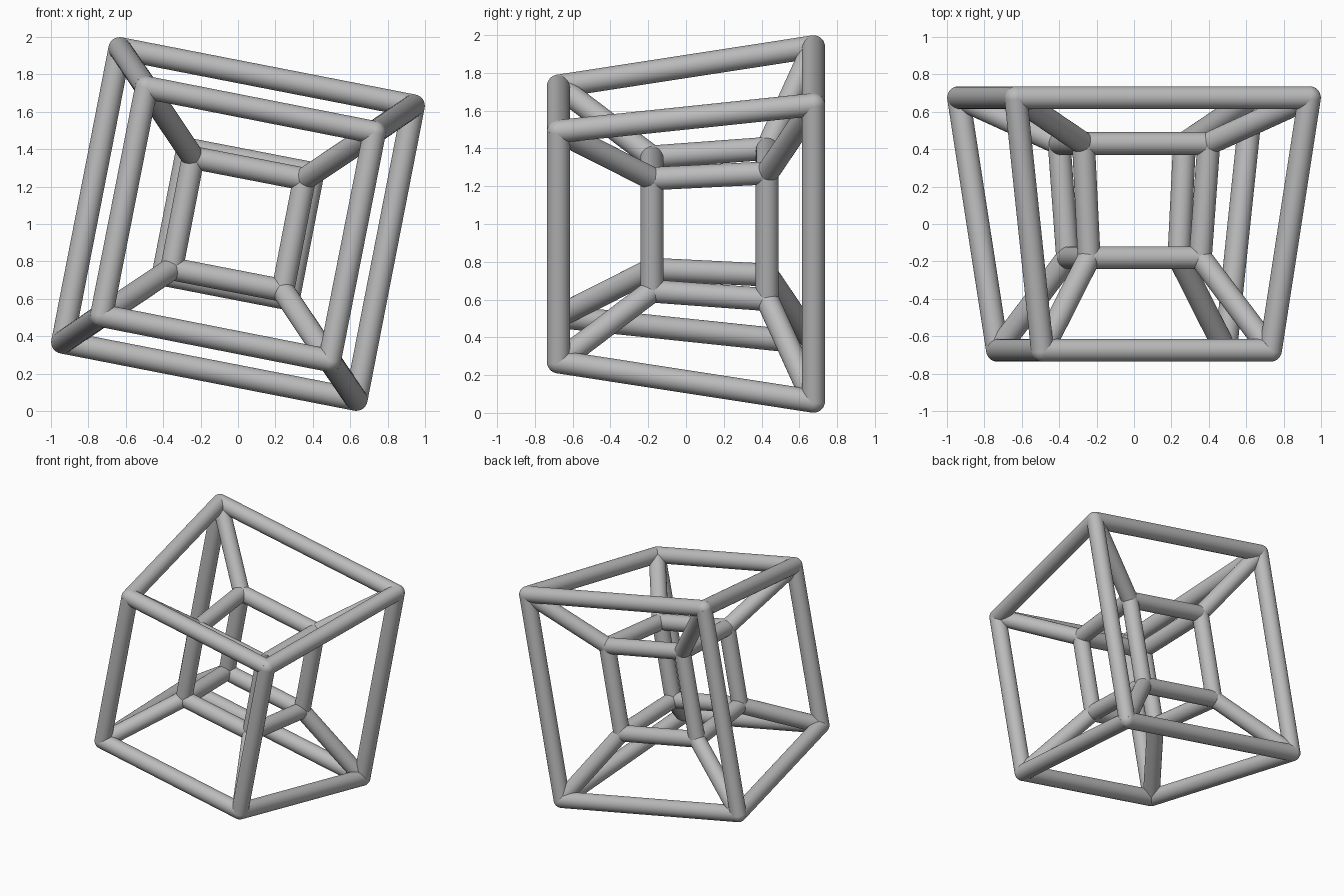
import bpy
from mathutils import Vector

cube = bpy.data.objects.get("Cube")
if cube:
    bpy.data.objects.remove(cube, do_unlink=True)

RADIUS = 0.061

grey = bpy.data.materials.new("plain grey")
grey.use_nodes = True
colour = (0.5, 0.5, 0.5, 1)
grey.diffuse_color = colour
grey.node_tree.nodes["Principled BSDF"].inputs["Base Color"].default_value = colour


def finish(name):
    obj = bpy.context.object
    obj.name = name
    obj.data.materials.append(grey)
    bpy.ops.object.shade_smooth_by_angle()


def rod(name, a, b):
    """Round bar running from point a to point b."""
    span = b - a
    bpy.ops.mesh.primitive_cylinder_add(
        vertices=32, radius=RADIUS, depth=span.length, location=(a + b) / 2,
        rotation=span.to_track_quat('Z', 'Y').to_euler())
    finish(name)


def joint(name, p):
    """Ball that rounds off a corner."""
    bpy.ops.mesh.primitive_uv_sphere_add(
        segments=32, ring_count=16, radius=RADIUS, location=p)
    finish(name)


def square(y, u, v):
    """Corners of a tilted square centred on the y axis at mid height."""
    return [Vector((x, y, 1 + z)) for x, z in ((u, v), (-v, u), (-u, -v), (v, -u))]


# Four nested squares: front and back of the outer and inner frames
squares = {
    "outer_front": square(-0.675, 0.73, 0.49),
    "outer_back": square(0.675, 0.938, 0.632),
    "inner_front": square(-0.18, 0.355, 0.24),
    "inner_back": square(0.43, 0.40, 0.27),
}

# Square sides and corner balls
for name, pts in squares.items():
    for i, p in enumerate(pts):
        rod(f"{name}_bar_{i + 1}", p, pts[(i + 1) % 4])
        joint(f"{name}_joint_{i + 1}", p)

# Bars joining front to back, and inner frame to outer frame
links = {
    "outer_side_bar": ("outer_front", "outer_back"),
    "inner_side_bar": ("inner_front", "inner_back"),
    "front_diagonal_bar": ("outer_front", "inner_front"),
    "back_diagonal_bar": ("outer_back", "inner_back"),
}
for name, (start, end) in links.items():
    for i, (a, b) in enumerate(zip(squares[start], squares[end])):
        rod(f"{name}_{i + 1}", a, b)
